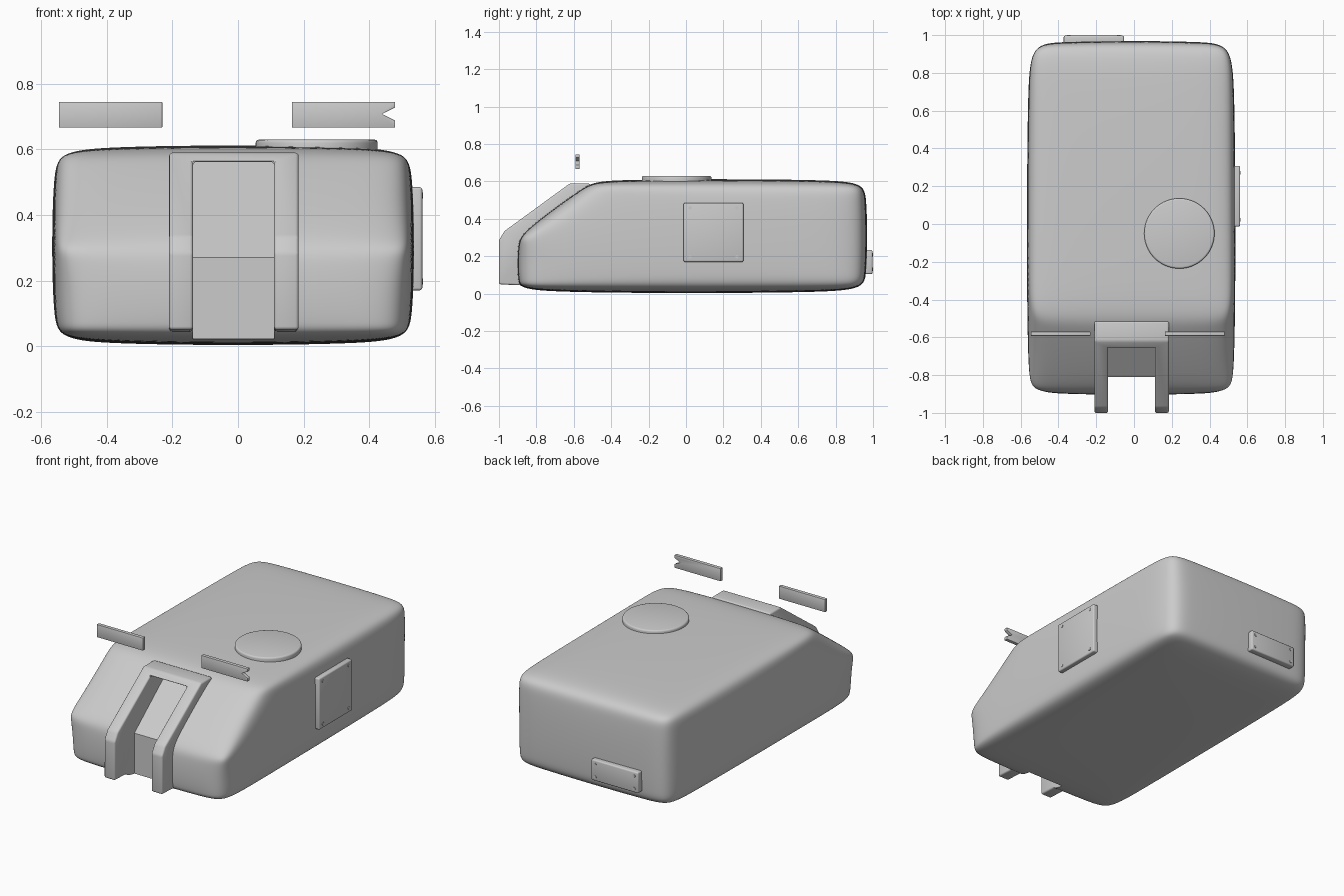
import bpy, bmesh, math
from mathutils import Vector, Matrix

if "Cube" in bpy.data.objects:
    bpy.data.objects.remove(bpy.data.objects["Cube"])


def prism(name, pts, axis, lo, hi):
    """Extrude a 2D outline along x (points are y,z) or y (points are x,z)."""
    def place(p, t):
        return Vector((t, p[0], p[1])) if axis == 'x' else Vector((p[0], t, p[1]))
    bm = bmesh.new()
    face = bm.faces.new([bm.verts.new(place(p, lo)) for p in pts])
    ext = bmesh.ops.extrude_face_region(bm, geom=[face])
    move = place((0, 0), hi - lo)
    bmesh.ops.translate(bm, vec=move,
                        verts=[g for g in ext['geom'] if isinstance(g, bmesh.types.BMVert)])
    bmesh.ops.recalc_face_normals(bm, faces=bm.faces)
    return make(name, bm)


def make(name, bm):
    me = bpy.data.meshes.new(name)
    bm.to_mesh(me)
    bm.free()
    ob = bpy.data.objects.new(name, me)
    bpy.context.collection.objects.link(ob)
    return ob


def rect(a0, a1, b0, b1):
    return [(a0, b0), (a1, b0), (a1, b1), (a0, b1)]


def modify(ob, kind, **props):
    """Add a modifier and apply it."""
    bpy.ops.object.select_all(action='DESELECT')
    bpy.context.view_layer.objects.active = ob
    ob.select_set(True)
    mod = ob.modifiers.new(kind.lower(), kind)
    for key, value in props.items():
        setattr(mod, key, value)
    bpy.ops.object.modifier_apply(modifier=mod.name)


def smooth(ob, angle=35):
    bpy.ops.object.select_all(action='DESELECT')
    bpy.context.view_layer.objects.active = ob
    ob.select_set(True)
    bpy.ops.object.shade_smooth_by_angle(angle=math.radians(angle))


def bevel(ob, width, segments=3):
    modify(ob, 'BEVEL', width=width, segments=segments, limit_method='ANGLE',
           angle_limit=math.radians(20))


def cylinder(name, centre, radius, depth, axis='z', segments=16):
    rot = {'x': Matrix.Rotation(math.pi / 2, 4, 'Y'),
           'y': Matrix.Rotation(math.pi / 2, 4, 'X'), 'z': Matrix()}[axis]
    bm = bmesh.new()
    bmesh.ops.create_cone(bm, cap_ends=True, segments=segments, radius1=radius,
                          radius2=radius, depth=depth,
                          matrix=Matrix.Translation(centre) @ rot)
    return make(name, bm)


# Body: sloped-nose side profile, chamfered and subdivided into a soft shell
body = prism('body', [(-0.907, 0.0), (0.972, 0.0), (0.972, 0.615),
                      (-0.495, 0.615), (-0.907, 0.313)], 'x', -0.57, 0.54)
bevel(body, 0.045, 1)
modify(body, 'SUBSURF', levels=5)

# Front frame: an arch that follows the nose slope
frame = prism('front_frame', [(-1.0, 0.05), (-1.0, 0.285), (-0.97, 0.335),
                              (-0.62, 0.59), (-0.515, 0.59), (-0.515, 0.53),
                              (-0.82, 0.28), (-0.82, 0.042)], 'x', -0.21, 0.185)

# Recess between the frame legs, cut from both body and frame
cutter = prism('recess_cutter', [(-1.2, -0.1), (-0.81, -0.1), (-0.81, 0.27),
                                 (-0.45, 0.562), (-1.2, 0.562)], 'x', -0.137, 0.11)
cutter.hide_render = True
for ob in (body, frame):
    modify(ob, 'BOOLEAN', object=cutter, operation='DIFFERENCE', solver='EXACT')
bpy.data.objects.remove(cutter)
bevel(frame, 0.01)
smooth(body)
smooth(frame)

# Round roof hatch
hatch = cylinder('roof_hatch', (0.24, -0.05, 0.605), 0.186, 0.05, segments=64)
bevel(hatch, 0.01)
smooth(hatch)

# Side and rear access panels
side = prism('side_panel', rect(-0.013, 0.307, 0.17, 0.485), 'x', 0.52, 0.562)
rear = prism('rear_panel', rect(-0.372, -0.053, 0.105, 0.233), 'y', 0.95, 0.997)
for ob in (side, rear):
    bevel(ob, 0.008)
    smooth(ob)

# Panel screws
for i in (0, 1):
    for j in (0, 1):
        smooth(cylinder('side_screw', (0.561, 0.022 + 0.25 * i, 0.197 + 0.262 * j),
                        0.009, 0.008, 'x'))
        smooth(cylinder('rear_screw', (-0.345 + 0.265 * i, 0.996, 0.13 + 0.078 * j),
                        0.009, 0.008, 'y'))

# Floating plates above the nose, the right one with a notched end
left = prism('left_plate', rect(-0.546, -0.231, 0.667, 0.745), 'y', -0.592, -0.57)
right = prism('right_plate', [(0.164, 0.667), (0.479, 0.667), (0.479, 0.688),
                              (0.44, 0.708), (0.479, 0.728), (0.479, 0.745),
                              (0.164, 0.745)], 'y', -0.592, -0.57)
for ob in (left, right):
    bevel(ob, 0.002, 2)
    smooth(ob)
